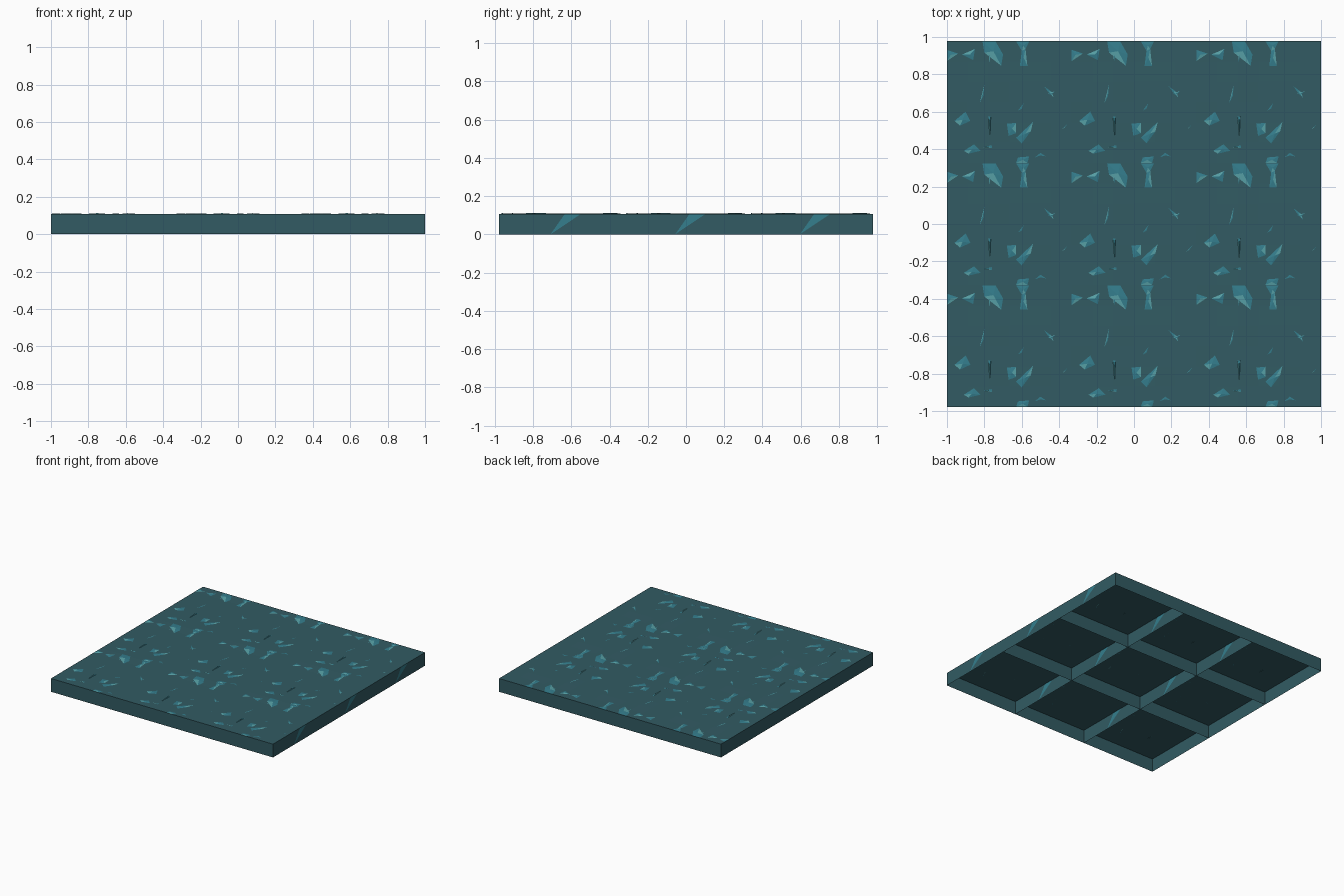
import bpy, bmesh, random
from mathutils import Vector

if "Cube" in bpy.data.objects:
    bpy.data.objects.remove(bpy.data.objects["Cube"])

random.seed(4)
TX, TY, TOP = 2 / 3, 0.652, 0.108


def material(name, color):
    m = bpy.data.materials.new(name)
    m.diffuse_color = (*color, 1)
    m.use_nodes = True
    m.node_tree.nodes["Principled BSDF"].inputs["Base Color"].default_value = m.diffuse_color
    return m


stone = material("dark_teal_stone", (0.032, 0.105, 0.125))
crystal = material("teal_crystal", (0.035, 0.21, 0.27))
glint = material("pale_crystal", (0.10, 0.37, 0.40))


def mesh_from(bm, name):
    me = bpy.data.meshes.new(name)
    bm.to_mesh(me)
    bm.free()
    for m in (stone, crystal, glint):
        me.materials.append(m)
    return me


# Tile shell: gently uneven top sheet, four skirt walls, open underneath
bm = bmesh.new()
N = 6
grid = [[bm.verts.new((i * TX / N, j * TY / N,
                       TOP + (random.uniform(-.002, .001) if 0 < i < N and 0 < j < N else 0)))
         for j in range(N + 1)] for i in range(N + 1)]
for i in range(N):
    for j in range(N):
        bm.faces.new((grid[i][j], grid[i + 1][j], grid[i + 1][j + 1], grid[i][j + 1]))
corners = [(0, 0), (TX, 0), (TX, TY), (0, TY)]
for k in range(4):
    a, b = corners[k], corners[(k + 1) % 4]
    bm.faces.new([bm.verts.new(p) for p in ((*a, 0), (*b, 0), (*b, TOP), (*a, TOP))])
# light vein on the right-hand wall
vein = bm.faces.new([bm.verts.new((TX + .0006, y, z))
                     for y, z in ((.27, .001), (.43, TOP), (.345, TOP))])
vein.material_index = 1
shell = mesh_from(bm, "tile_shell")

# Crystal outlines in hundredths of a unit, from the tile's lower left corner
SHARDS = [
    [(8, 58), (15, 61), (14, 55)],
    [(19, 65), (26, 65), (30, 58), (29, 52), (20, 59)],
    [(37, 65), (44, 65), (42, 61), (40, 60)],
    [(40, 60), (42, 61), (43, 52), (39, 52)],
    [(20, 42), (17.5, 32), (19.5, 36)],
    [(4, 22.5), (10, 27.5), (12.5, 22.5), (7, 20)],
    [(22, 25), (23.5, 25), (23, 14)],
    [(32, 21), (37, 21.5), (37, 16), (33, 14.5)],
    [(46, 22), (45, 17), (40, 10.5), (37, 13.5)],
    [(9, 6.5), (14.5, 10), (18, 6.5), (11.5, 5)],
    [(19, 8.5), (24, 9.5), (24, 8)],
    [(0, 60.5), (6, 58.5), (0, 54.5)],
    [(22, 64), (22.6, 54), (24, 60)],
    [(37, .1), (38, 3), (44, 3.5), (43, .1)],
    [(47, 3), (50, 5.5), (53, 3.5), (50, 4.2)],
    [(51, 42), (56, 38), (57, 35), (54, 38)],
    [(54, 37), (58, 38.5), (56, 36.5)],
    [(38, 28), (41, 32), (40, 29)],
    [(61.5, 18), (64.5, 21), (63, 19)],
]
bm = bmesh.new()
for n, outline in enumerate(SHARDS):
    pts = [Vector((x / 100, y / 100, TOP + .0004)) for x, y in outline]
    mid = sum(pts, Vector()) / len(pts)
    mid += Vector((0, 0, min(.004, .1 * min((p - mid).length for p in pts))))
    ring, peak = [bm.verts.new(p) for p in pts], bm.verts.new(mid)
    for k in range(len(ring)):
        f = bm.faces.new((ring[k], ring[(k + 1) % len(ring)], peak))
        f.material_index = 2 if (n + k) % 4 == 0 else 1
        f.normal_update()
        if f.normal.z < 0:
            f.normal_flip()
shards = mesh_from(bm, "tile_crystals")

# Three by three repeat of the tile
for i in range(3):
    for j in range(3):
        for me in (shell, shards):
            ob = bpy.data.objects.new(f"{me.name}_{i}_{j}", me)
            ob.location = (-1 + i * TX, (j - 1.5) * TY, 0)
            bpy.context.collection.objects.link(ob)
